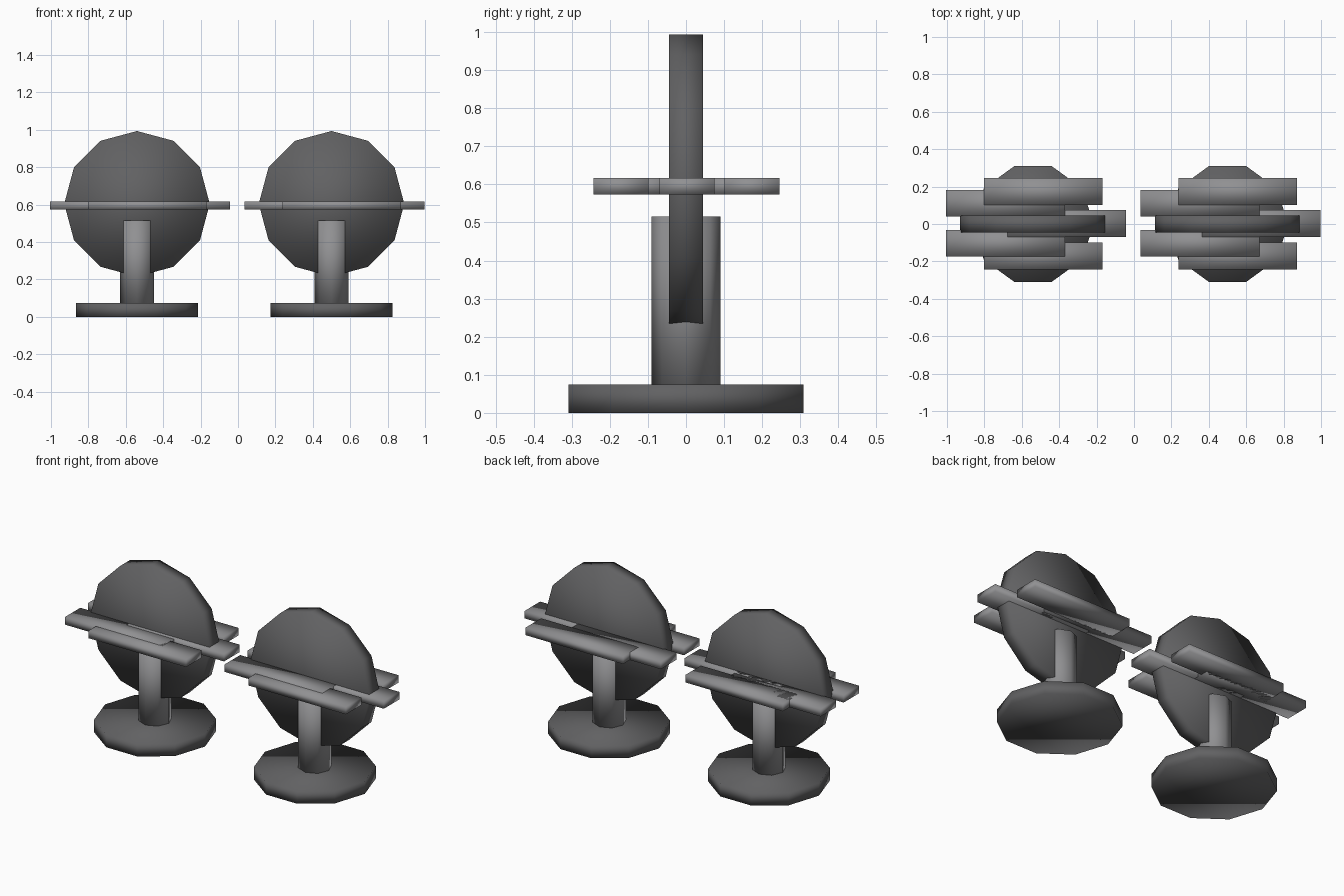
import bpy
from math import pi

if "Cube" in bpy.data.objects:
    bpy.data.objects.remove(bpy.data.objects["Cube"])


def grey(name, value):
    m = bpy.data.materials.new(name)
    m.diffuse_color = (value, value, value * 1.03, 1)
    m.use_nodes = True
    m.node_tree.nodes["Principled BSDF"].inputs["Base Color"].default_value = m.diffuse_color
    return m


DARK = grey("dark_grey", 0.12)
LIGHT = grey("light_grey", 0.28)


def finish(name, mat):
    ob = bpy.context.object
    ob.name = name
    ob.data.materials.append(mat)
    bpy.ops.object.transform_apply(location=False, rotation=True, scale=True)
    bpy.ops.object.shade_smooth()


def cylinder(name, sides, radius, depth, loc, rot, mat):
    bpy.ops.mesh.primitive_cylinder_add(vertices=sides, radius=radius, depth=depth,
                                        location=loc, rotation=rot)
    finish(name, mat)


def board(name, x, y, z, size):
    bpy.ops.mesh.primitive_cube_add(size=1, location=(x, y, z))
    bpy.context.object.scale = size
    finish(name, LIGHT)


# Board centres relative to the stand: (x offset, y)
BOARDS = [(0.055, 0.173), (-0.147, 0.111), (0.18, 0.003), (-0.147, -0.103), (0.055, -0.171)]

for side, cx in (("left", -0.54), ("right", 0.50)):
    # Ten-sided foot, vertices on the x axis
    cylinder(f"{side}_base", 10, 0.325, 0.074, (cx, 0, 0.037), (0, 0, pi / 2), DARK)
    # Eight-sided post running up through the disc
    cylinder(f"{side}_post", 8, 0.09, 0.447, (cx, 0, 0.2925), (0, 0, 0), LIGHT)
    # Upright twelve-sided disc
    cylinder(f"{side}_disc", 12, 0.389, 0.09, (cx, 0, 0.604), (pi / 2, 0, 0), DARK)
    # Staggered flat boards crossing the disc
    for i, (dx, y) in enumerate(BOARDS, 1):
        board(f"{side}_board_{i}", cx + dx, y, 0.595, (0.635, 0.144, 0.044))
